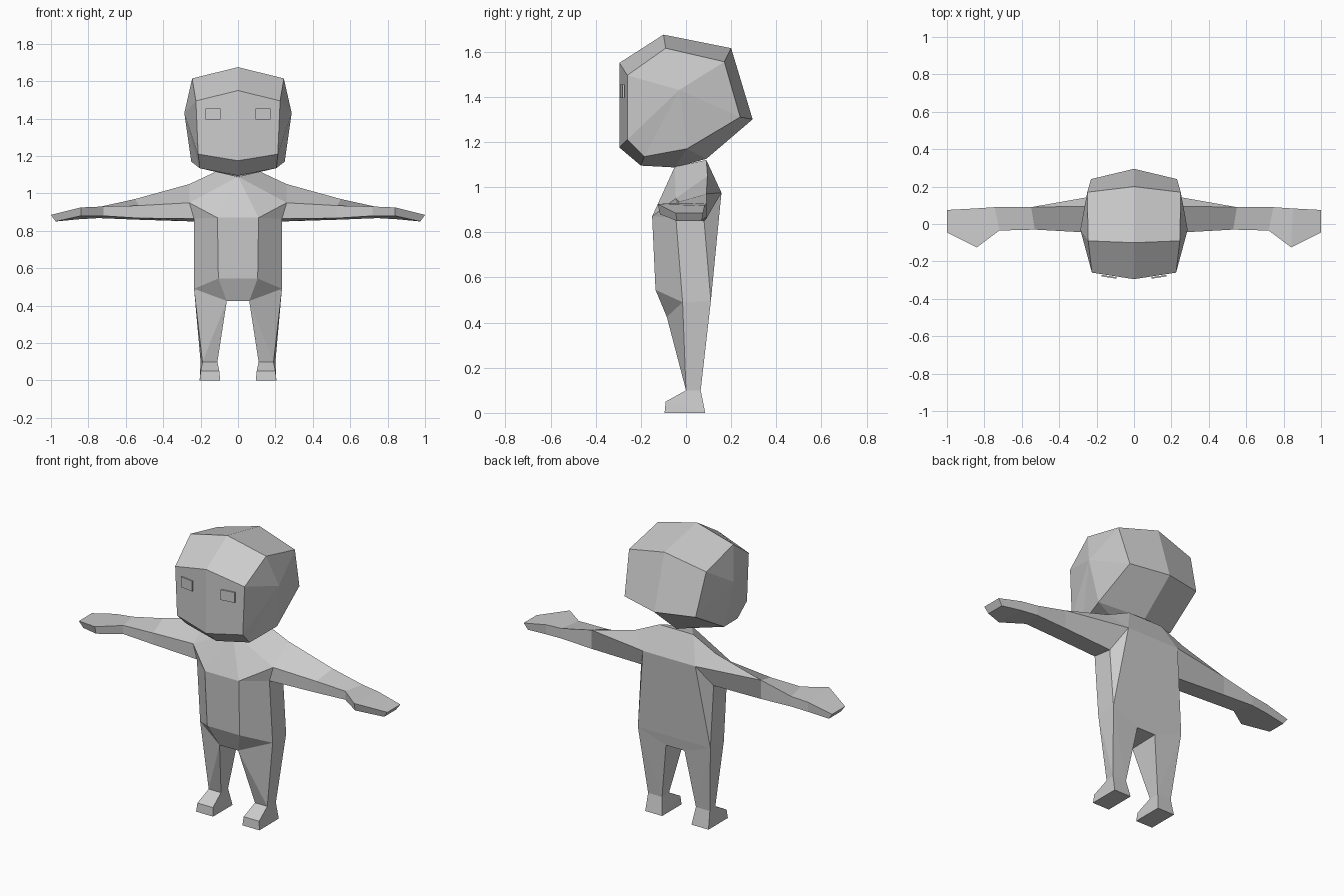
import bpy
import bmesh

cube = bpy.data.objects.get("Cube")
if cube:
    bpy.data.objects.remove(cube, do_unlink=True)

# One plain material
grey = bpy.data.materials.new("plain grey")
grey.use_nodes = True
colour = (0.6, 0.6, 0.6, 1)
grey.diffuse_color = colour
grey.node_tree.nodes["Principled BSDF"].inputs["Base Color"].default_value = colour


class Shell:
    """Collects faces that share corners, then mirrors and welds them."""

    def __init__(self, name):
        self.name = name
        self.bm = bmesh.new()
        self.corners = {}

    def face(self, points):
        points = list(dict.fromkeys(points))  # repeated corners collapse
        if len(points) < 3:
            return
        for p in points:
            if p not in self.corners:
                self.corners[p] = self.bm.verts.new(p)
        self.bm.faces.new([self.corners[p] for p in points])

    def loft(self, *rings, closed=False, split=False):
        for a, b in zip(rings, rings[1:]):
            for i in range(len(a) if closed else len(a) - 1):
                j = (i + 1) % len(a)
                if split:
                    self.face([a[i], a[j], b[j]])
                    self.face([a[i], b[j], b[i]])
                else:
                    self.face([a[i], a[j], b[j], b[i]])

    def fan(self, ring, tip):
        for i, p in enumerate(ring):
            self.face([p, ring[(i + 1) % len(ring)], tip])

    def finish(self, mirror=True):
        bm = self.bm
        if mirror:
            copy = bmesh.ops.duplicate(bm, geom=bm.verts[:] + bm.edges[:] + bm.faces[:])
            for v in copy["geom"]:
                if isinstance(v, bmesh.types.BMVert):
                    v.co.x = -v.co.x
            bmesh.ops.remove_doubles(bm, verts=bm.verts[:], dist=0.0005)
        bmesh.ops.recalc_face_normals(bm, faces=bm.faces[:])
        mesh = bpy.data.meshes.new(self.name)
        bm.to_mesh(mesh)
        bm.free()
        mesh.materials.append(grey)
        obj = bpy.data.objects.new(self.name, mesh)
        bpy.context.scene.collection.objects.link(obj)
        return obj


# Head: centre outline, side outline and a cheek point
head = Shell("head")
outline = [(-.295, 1.55), (-.10, 1.675), (.20, 1.615), (.295, 1.30),
           (.09, 1.125), (-.05, 1.087), (-.20, 1.095), (-.295, 1.175)]
centre = [(0, y, z) for y, z in outline]
jaw_back = (.25, .005, 1.17)
side = [(.225, -.26, 1.495), (.245, -.09, 1.615), (.25, .17, 1.555), (.23, .24, 1.31),
        jaw_back, jaw_back, (.205, -.185, 1.135), (.213, -.26, 1.21)]
head.loft(centre, side, closed=True)
head.fan(side, (.287, -.03, 1.43))
head.finish()

# Body: shared corners of the torso
body = Shell("body")
neck_front, neck_back, neck_mid = (0, -.05, 1.09), (.11, .09, 1.12), (0, .09, 1.12)
chest, chest_mid = (.11, -.15, .87), (0, -.15, .87)
shoulder_front, shoulder_top = (.26, -.045, .95), (.26, .095, 1.05)
blade, blade_mid = (.17, .157, .975), (0, .157, .975)
pit_front, pit_back = (.235, -.045, .865), (.235, .08, .85)
belly, belly_mid = (.105, -.135, .545), (0, -.135, .545)
hip_front, hip_back, hip_mid = (.235, -.015, .49), (.235, .11, .495), (0, .11, .495)
crotch_front, crotch_back = (.06, -.085, .425), (.06, .10, .43)
fork_front, fork_back = (0, -.085, .425), (0, .10, .43)

# Shoulders and neck
body.loft([neck_front, neck_front, neck_front, neck_back, neck_back, neck_mid],
          [chest_mid, chest, shoulder_front, shoulder_top, blade, blade_mid])
body.face([neck_front, neck_back, neck_mid])
body.face([chest, shoulder_front, pit_front])

# Trunk down to the crotch
body.loft([chest_mid, chest, pit_front, pit_back, blade, blade_mid],
          [belly_mid, belly, hip_front, hip_back, hip_back, hip_mid],
          [fork_front, crotch_front, hip_front, hip_back, crotch_back, fork_back])
body.face([fork_front, crotch_front, crotch_back, fork_back])


# Arm and hand
def arm_ring(top_front, top_back, low_back, low_front):
    return [top_front, top_back, top_back, low_back, low_front]


elbow = arm_ring((.53, -.03, .935), (.55, .09, .97), (.55, .09, .86), (.53, -.03, .868))
wrist = arm_ring((.72, -.035, .93), (.745, .09, .927), (.745, .09, .868), (.72, -.035, .88))
thumb = arm_ring((.84, -.125, .925), (.85, .083, .918), (.85, .083, .862), (.84, -.115, .88))
fingertips = arm_ring((1, -.045, .885), (1, .075, .885), (.975, .07, .85), (.975, -.04, .85))
body.loft([shoulder_front, shoulder_top, blade, pit_back, pit_front],
          elbow, wrist, thumb, fingertips, closed=True)
body.face(fingertips)

# Leg and foot
ankle = [(.11, 0, .1), (.19, 0, .1), (.2, .065, .1), (.11, .065, .1)]
heel = [(.205, .085, 0), (.095, .085, 0)]
toe = [(.1, -.09, .05), (.2, -.09, .05)] + heel
sole = [(.095, -.095, 0), (.205, -.095, 0)] + heel
body.loft([crotch_front, hip_front, hip_back, crotch_back], ankle, closed=True, split=True)
body.loft(ankle, toe, sole, closed=True)
body.face(sole)
body.finish()

# Eyes: thin plates following the slant of the face
for name, s in (("left_eye", 1), ("right_eye", -1)):
    eye = Shell(name)
    front, back = [[(s * x, -.295 + .155 * x - gap, z)
                    for x, z in ((.093, 1.395), (.173, 1.395), (.173, 1.455), (.093, 1.455))]
                   for gap in (.012, .004)]
    eye.loft(front, back, closed=True)
    eye.face(front)
    eye.face(back)
    eye.finish(mirror=False)
